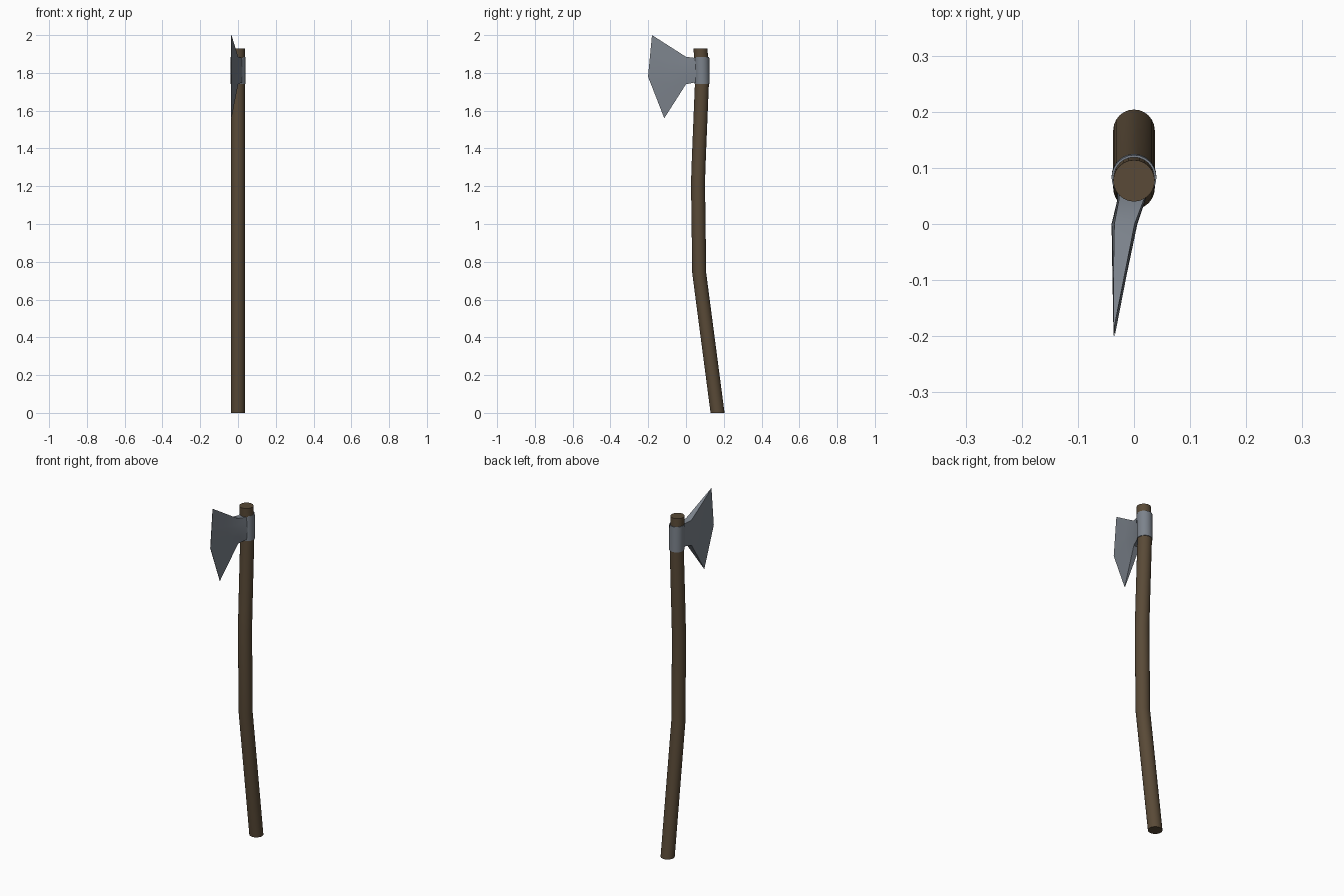
import bpy, math

if "Cube" in bpy.data.objects:
    bpy.data.objects.remove(bpy.data.objects["Cube"])


def material(name, rgb):
    m = bpy.data.materials.new(name)
    m.diffuse_color = (*rgb, 1)
    m.use_nodes = True
    m.node_tree.nodes["Principled BSDF"].inputs["Base Color"].default_value = m.diffuse_color
    return m


def make(name, verts, faces, mat, angle):
    me = bpy.data.meshes.new(name)
    me.from_pydata(verts, [], faces)
    me.update()
    ob = bpy.data.objects.new(name, me)
    bpy.context.collection.objects.link(ob)
    me.materials.append(mat)
    bpy.ops.object.select_all(action='DESELECT')
    ob.select_set(True)
    bpy.context.view_layer.objects.active = ob
    bpy.ops.object.mode_set(mode='EDIT')
    bpy.ops.mesh.select_all(action='SELECT')
    bpy.ops.mesh.normals_make_consistent(inside=False)
    bpy.ops.object.mode_set(mode='OBJECT')
    bpy.ops.object.shade_smooth_by_angle(angle=math.radians(angle))
    return ob


def loft(name, rings, mat, angle=40, closed=False):
    n = len(rings[0])
    verts = [p for r in rings for p in r]
    count = len(rings)
    faces = []
    for i in range(count if closed else count - 1):
        a, b = i * n, ((i + 1) % count) * n
        faces += [(a + j, a + (j + 1) % n, b + (j + 1) % n, b + j) for j in range(n)]
    if not closed:
        faces += [tuple(range(n)), tuple(range((count - 1) * n, count * n))]
    return make(name, verts, faces, mat, angle)


def ring(y, z, r, n=24):
    return [(r * math.cos(2 * math.pi * i / n), y + r * math.sin(2 * math.pi * i / n), z)
            for i in range(n)]


wood = material("wood", (0.10, 0.068, 0.038))
metal = material("metal", (0.20, 0.225, 0.26))

# Bent wooden handle
path = [(0.167, 0), (0.07, 0.74), (0.0635, 1.22), (0.068, 1.35), (0.084, 1.74), (0.083, 1.8), (0.077, 1.93)]
loft("handle", [ring(y, z, 0.037) for y, z in path], wood)

# Metal socket around the handle
loft("socket", [ring(0.085, 1.74, 0.036), ring(0.085, 1.74, 0.040),
                ring(0.083, 1.885, 0.040), ring(0.083, 1.885, 0.036)], metal, closed=True)


# Bearded blade: each section is a closed loop, right side up then left side down
def section(right, left, zs, ys, bulge):
    m = len(zs)
    curve = [bulge * (2 * i / (m - 1) - 1) ** 2 for i in range(m)]
    up = [(right - curve[i], ys[i], zs[i]) for i in range(m)]
    down = [(left + curve[i], ys[i], zs[i]) for i in reversed(range(m))]
    return up + down


def spread(a, b, c):
    return [a, (a + b) / 2, b, (b + c) / 2, c]


edge_y = spread(-0.115, -0.201, -0.18)
edge_z = spread(1.56, 1.78, 2.0)
neck_z = spread(1.74, 1.8125, 1.885)
mid_y = [0.45 * y for y in edge_y]
mid_z = [n + 0.45 * (e - n) for n, e in zip(neck_z, edge_z)]
loft("blade", [
    section(0.026, -0.030, spread(1.743, 1.8125, 1.882), [0.06] * 5, 0.003),
    section(0.020, -0.030, spread(1.748, 1.8125, 1.880), [0.042] * 5, 0.003),
    section(0.006, -0.040, neck_z, [0.0] * 5, 0.005),
    section(-0.013, -0.0385, mid_z, mid_y, 0.002),
    section(-0.0345, -0.0365, edge_z, edge_y, 0.0),
], metal)
